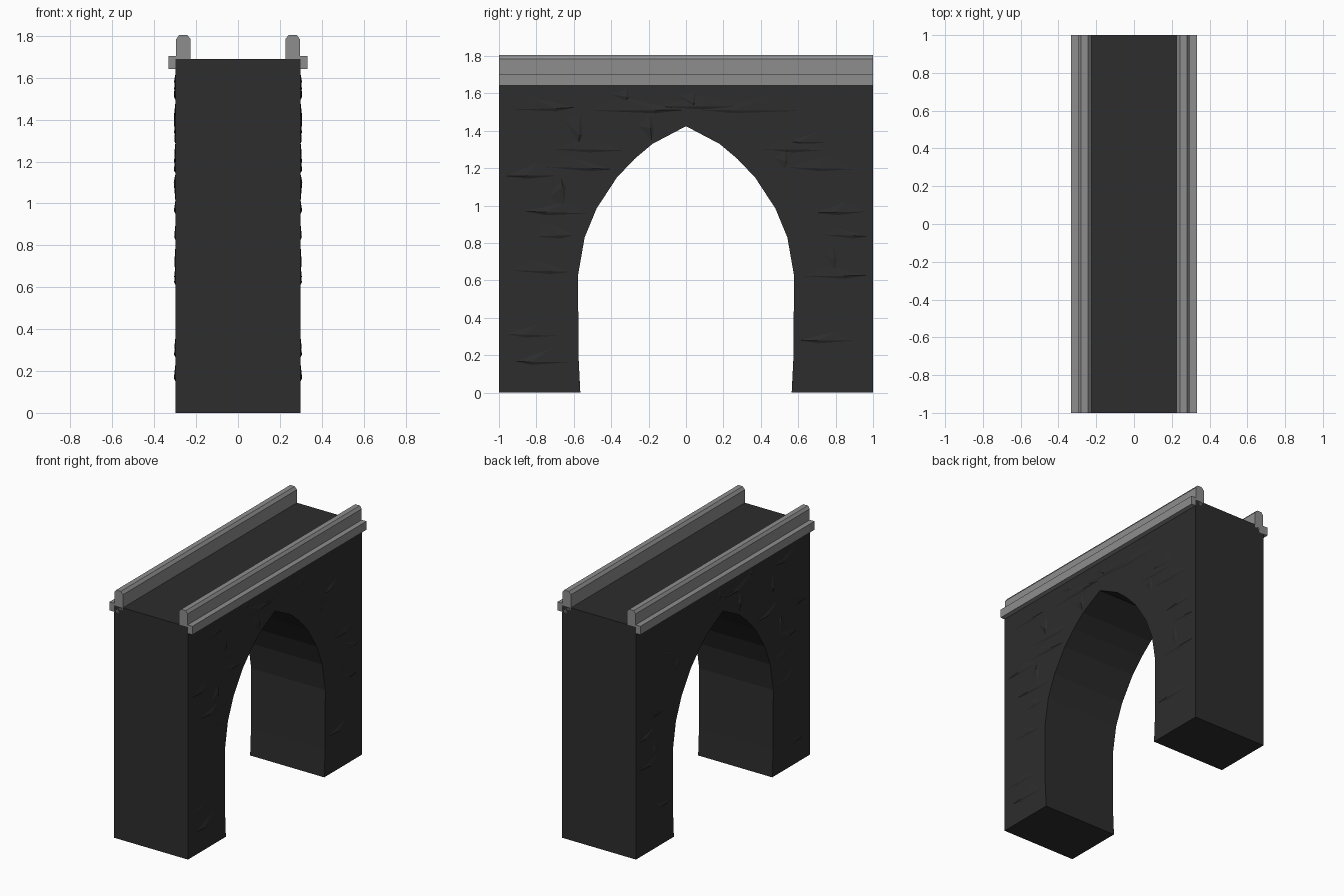
import bpy
import bmesh
import random
from mathutils import Vector

random.seed(4)
cube = bpy.data.objects.get("Cube")
if cube:
    bpy.data.objects.remove(cube)

HALF_LENGTH = 1.0
WALL_X = 0.298


def make_material(name, value):
    mat = bpy.data.materials.new(name)
    mat.use_nodes = True
    colour = (value, value, value, 1)
    mat.diffuse_color = colour
    bsdf = next(n for n in mat.node_tree.nodes if n.type == "BSDF_PRINCIPLED")
    bsdf.inputs["Base Color"].default_value = colour
    return mat


dark_stone = make_material("dark stone", 0.026)
light_stone = make_material("light grey stone", 0.27)


def make_object(name, bm, mat, mirrored=False):
    mesh = bpy.data.meshes.new(name)
    bm.to_mesh(mesh)
    bm.free()
    mesh.materials.append(mat)
    obj = bpy.data.objects.new(name, mesh)
    bpy.context.collection.objects.link(obj)
    if mirrored:
        obj.modifiers.new("Mirror", "MIRROR").use_axis[0] = True
    return obj


def extrude_outline(points, offset):
    """Solid made by sweeping a closed outline along the offset."""
    bm = bmesh.new()
    face = bm.faces.new([bm.verts.new(p) for p in points])
    swept = bmesh.ops.extrude_face_region(bm, geom=[face], use_keep_orig=True)
    moved = [g for g in swept["geom"] if isinstance(g, bmesh.types.BMVert)]
    bmesh.ops.translate(bm, verts=moved, vec=offset)
    bmesh.ops.recalc_face_normals(bm, faces=bm.faces)
    return bm


# Bridge body: block with a pointed arch opening
arch = [(0.565, 0), (0.575, 0.2), (0.577, 0.63), (0.542, 0.83), (0.478, 0.985),
        (0.37, 1.15), (0.275, 1.25), (0.18, 1.33)]
outline = [(-HALF_LENGTH, 0), (-HALF_LENGTH, 1.69), (HALF_LENGTH, 1.69), (HALF_LENGTH, 0)]
outline += arch + [(0, 1.425)] + [(-y, z) for y, z in reversed(arch)]
body = extrude_outline([(-WALL_X, y, z) for y, z in outline], (2 * WALL_X, 0, 0))
make_object("arch_body", body, dark_stone)

# Parapets: moulded rail with a ledge, one on each side
profile = [(0.255, 1.643), (0.333, 1.643), (0.333, 1.705), (0.295, 1.705), (0.295, 1.785),
           (0.28, 1.805), (0.243, 1.805), (0.226, 1.785), (0.226, 1.67), (0.255, 1.67)]
rail = extrude_outline([(x, -HALF_LENGTH, z) for x, z in profile], (0, 2 * HALF_LENGTH, 0))
make_object("parapets", rail, light_stone, mirrored=True)

# Rough stone edges: low lopsided wedges on the walls (y, z, half length)
courses = [(-.82, .31, .16), (-.76, .165, .16), (-.78, .65, .19), (-.69, .965, .19),
           (-.71, .84, .12), (-.82, 1.16, .16), (-.58, 1.2, .2), (-.52, 1.3, .24),
           (-.78, 1.52, .2), (-.28, 1.51, .28), (.1, 1.53, .3), (.36, 1.51, .32),
           (.66, 1.34, .13), (.58, 1.3, .2), (.73, 1.2, .21), (.83, .965, .16),
           (.84, .84, .14), (.79, .625, .2), (.76, .28, .17)]
joints = [(-.66, 1.07, .08), (-.57, 1.42, .09), (-.19, 1.42, .08), (.53, 1.25, .06),
          (.79, .73, .09), (.04, 1.57, .05), (-.32, 1.59, .04)]


def add_wedge(bm, y, z, half, along, steep):
    centre = Vector((WALL_X - 0.001, y, z))
    slide = along * half * random.uniform(-0.5, 0.5)
    tilt = steep * random.uniform(-0.008, 0.008)
    base = [centre - along * half + tilt, centre + slide + steep * 0.018,
            centre + along * half - tilt, centre - slide - steep * random.uniform(0.05, 0.09)]
    peak = bm.verts.new(centre + slide + Vector((random.uniform(0.007, 0.01), 0, 0)))
    ring = [bm.verts.new(p) for p in base]
    for i, vert in enumerate(ring):
        face = bm.faces.new((vert, ring[(i + 1) % 4], peak))
        face.normal_update()
        if face.normal.x < 0:
            face.normal_flip()


stones = bmesh.new()
side, up = Vector((0, 1, 0)), Vector((0, 0, 1))
for y, z, half in courses:
    add_wedge(stones, y, z, half, side, -up)
for y, z, half in joints:
    add_wedge(stones, y, z, half, up, side)
make_object("wall_stones", stones, dark_stone, mirrored=True)
